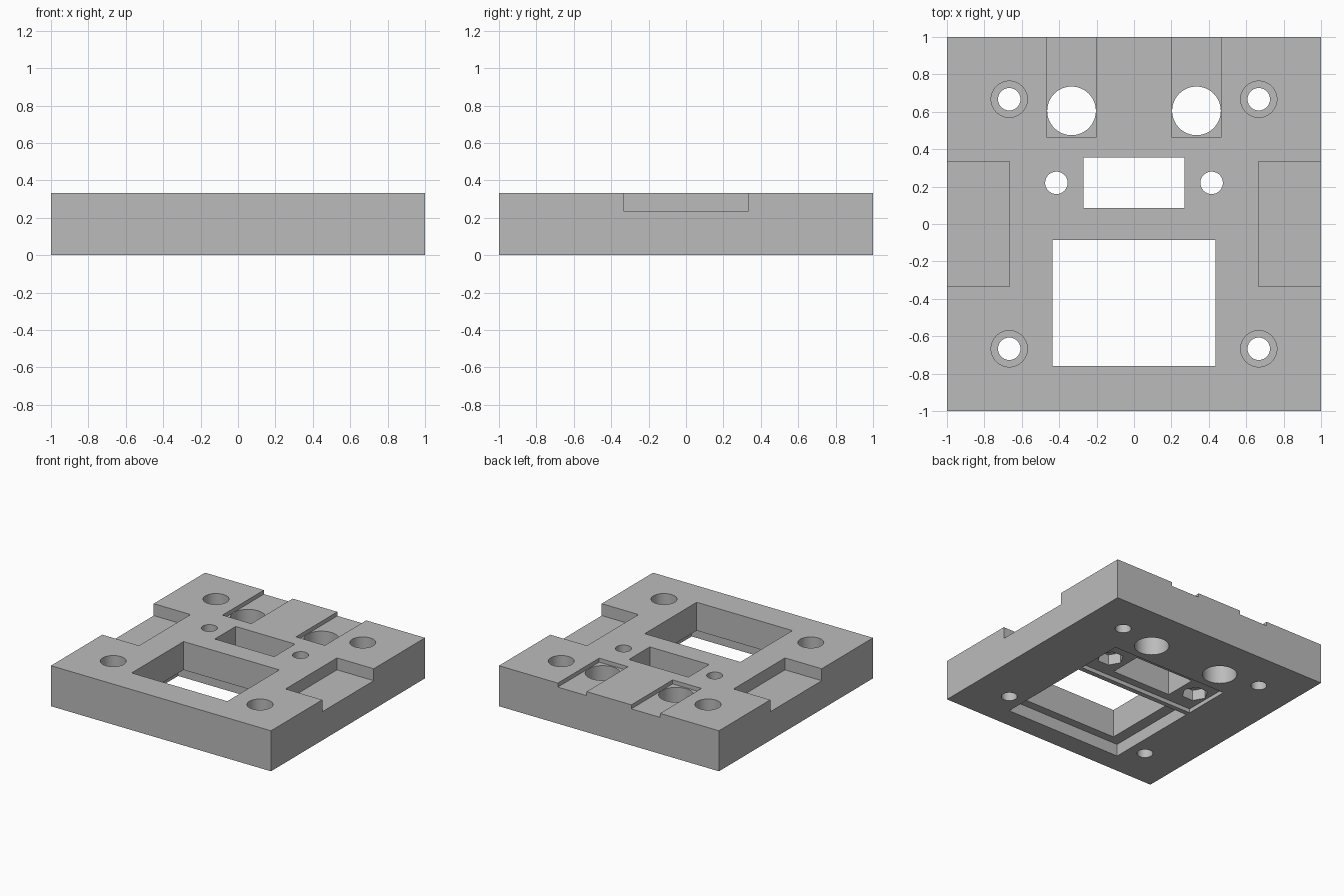
import bpy
import math

old = bpy.data.objects.get("Cube")
if old:
    bpy.data.objects.remove(old, do_unlink=True)

TOP = 0.333
OVER = 0.1  # how far cutters reach past the plate

grey = bpy.data.materials.new("plain_grey")
grey.use_nodes = True
colour = (0.5, 0.5, 0.5, 1)
grey.diffuse_color = colour
grey.node_tree.nodes["Principled BSDF"].inputs["Base Color"].default_value = colour


def box(name, x0, x1, y0, y1, z0, z1):
    bpy.ops.mesh.primitive_cube_add(
        size=1, location=((x0 + x1) / 2, (y0 + y1) / 2, (z0 + z1) / 2))
    ob = bpy.context.object
    ob.name = name
    ob.scale = (x1 - x0, y1 - y0, z1 - z0)
    bpy.ops.object.transform_apply(location=True, rotation=False, scale=True)
    return ob


def prism(name, x, y, radius, z0, z1, sides=64, turn=0):
    bpy.ops.mesh.primitive_cylinder_add(
        vertices=sides, radius=radius, depth=z1 - z0,
        location=(x, y, (z0 + z1) / 2), rotation=(0, 0, turn))
    ob = bpy.context.object
    ob.name = name
    return ob


plate = box("mounting_plate", -1, 1, -1, 1, 0, TOP)
plate.data.materials.append(grey)


def cut(tool):
    tool.hide_render = True
    mod = plate.modifiers.new("cut", "BOOLEAN")
    mod.operation = "DIFFERENCE"
    mod.solver = "EXACT"
    mod.object = tool
    bpy.ops.object.select_all(action="DESELECT")
    bpy.context.view_layer.objects.active = plate
    plate.select_set(True)
    bpy.ops.object.modifier_apply(modifier=mod.name)
    bpy.data.objects.remove(tool, do_unlink=True)


LOW, HIGH = -OVER, TOP + OVER

# Two windows, each with a wider recess on the underside
cut(box("large_window", -0.435, 0.435, -0.76, -0.085, LOW, HIGH))
cut(box("large_window_recess", -0.53, 0.53, -0.83, -0.02, LOW, 0.1))
cut(box("small_window", -0.27, 0.27, 0.085, 0.355, LOW, HIGH))
cut(box("small_window_recess", -0.53, 0.53, 0.02, 0.415, LOW, 0.033))

for side in (-1, 1):
    # Side pocket open to the edge
    xs = sorted((side * 0.666, side * (1 + OVER)))
    cut(box("side_pocket", *xs, -0.334, 0.334, 0.235, HIGH))

    # Shallow channel to the back edge, with a large round hole
    x = side * 0.334
    cut(box("back_channel", x - 0.131, x + 0.131, 0.463, 1 + OVER, TOP - 0.033, HIGH))
    cut(prism("large_hole", x, 0.605, 0.13, LOW, HIGH))

    # Small hole with a hexagonal nut pocket below
    x = side * 0.415
    cut(prism("nut_hole", x, 0.22, 0.06, LOW, HIGH, 48))
    cut(prism("nut_pocket", x, 0.22, 0.1, LOW, 0.12, 6, math.radians(30)))

    # Counterbored corner holes
    for y in (-0.667, 0.667):
        cut(prism("corner_hole", side * 0.667, y, 0.06, LOW, HIGH, 48))
        cut(prism("corner_counterbore", side * 0.667, y, 0.097, 0.133, HIGH, 48))

# Smooth the round walls, keep the edges sharp
bpy.ops.object.select_all(action="DESELECT")
plate.select_set(True)
bpy.context.view_layer.objects.active = plate
bpy.ops.object.shade_smooth_by_angle(angle=math.radians(30))
plate.data.materials.clear()
plate.data.materials.append(grey)
for face in plate.data.polygons:
    face.material_index = 0
